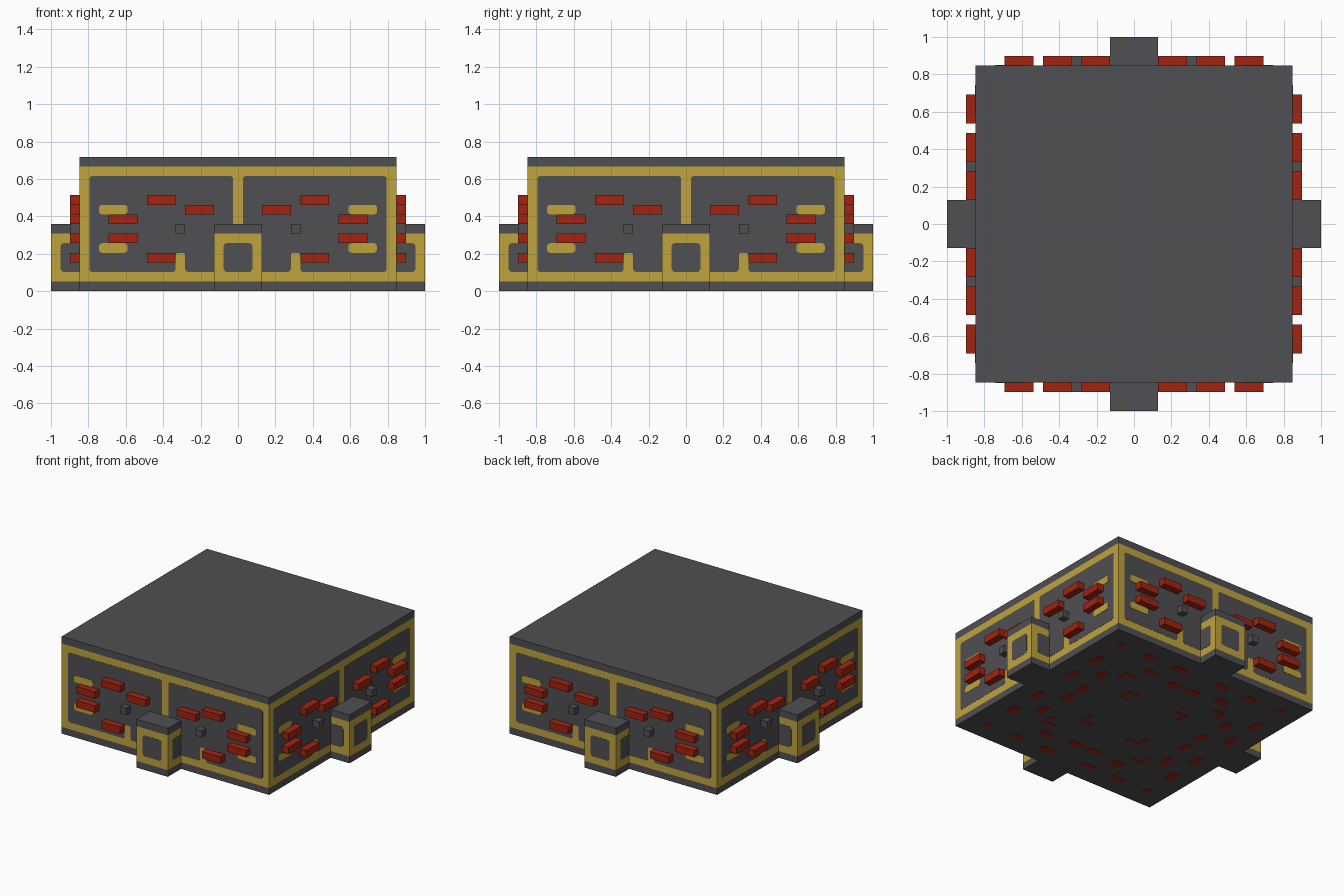
import bpy, bmesh, math
from mathutils import Matrix, Vector

if "Cube" in bpy.data.objects:
    bpy.data.objects.remove(bpy.data.objects["Cube"], do_unlink=True)

U = 1 / 39        # design grid step
SKIN = 0.002      # thickness of painted plates


def material(name, rgb):
    m = bpy.data.materials.new(name)
    m.use_nodes = True
    m.diffuse_color = (*rgb, 1)
    m.node_tree.nodes["Principled BSDF"].inputs["Base Color"].default_value = (*rgb, 1)
    return m


GREY = material("dark_grey", (0.08, 0.08, 0.087))
YELLOW = material("mustard_yellow", (0.52, 0.37, 0.046))
RED = material("deep_red", (0.36, 0.017, 0.005))


def finish(bm, name, mat, matrix=Matrix()):
    bmesh.ops.recalc_face_normals(bm, faces=bm.faces)
    mesh = bpy.data.meshes.new(name)
    bm.to_mesh(mesh)
    bm.free()
    mesh.materials.append(mat)
    ob = bpy.data.objects.new(name, mesh)
    ob.matrix_world = matrix
    bpy.context.collection.objects.link(ob)


def add_box(bm, lo, hi):
    """Box between two corners given in grid steps."""
    lo, hi = Vector(lo) * U, Vector(hi) * U
    place = Matrix.Translation((lo + hi) / 2) @ Matrix.Diagonal((*(hi - lo), 1))
    bmesh.ops.create_cube(bm, size=1, matrix=place)


def box(name, mat, lo, hi, matrix=Matrix()):
    bm = bmesh.new()
    add_box(bm, lo, hi)
    finish(bm, name, mat, matrix)


def rect(x0, z0, x1, z1):
    return [(x0, z0), (x1, z0), (x1, z1), (x0, z1)]


def plate(name, mat, outline, place, matrix, radius=0.7):
    """Thin plate with rounded corners; place maps an outline point to 3D."""
    bm = bmesh.new()
    face = bm.faces.new([bm.verts.new(Vector(place(a, b)) * U) for a, b in outline])
    bmesh.ops.bevel(bm, geom=bm.verts[:], offset=radius * U, segments=3,
                    profile=0.5, affect='VERTICES')
    bm.normal_update()
    normal = bm.faces[:][0].normal.copy()
    ext = bmesh.ops.extrude_face_region(bm, geom=bm.faces[:])
    verts = [v for v in ext["geom"] if isinstance(v, bmesh.types.BMVert)]
    bmesh.ops.translate(bm, verts=verts, vec=normal * SKIN)
    bmesh.ops.translate(bm, verts=bm.verts[:], vec=-normal * SKIN / 2)
    finish(bm, name, mat, matrix)


# Main block: base, painted wall band and roof
LOW = SKIN / U
for name, mat, z0, z1 in (("base", GREY, LOW, 2), ("wall_band", YELLOW, 2, 26),
                          ("roof", GREY, 26, 28)):
    box(name, mat, (-33, -33, z0), (33, 33, z1))

# Wall panel outline with the short yellow post cut into its lower edge
PANEL = [(1, 4), (11, 4), (11, 8), (13, 8), (13, 4), (31, 4), (31, 24), (1, 24)]
# Lower inner corner of each red bar
BARS = [(5, 16), (13, 18), (21, 14), (21, 10), (13, 6)]

for side, turn in zip(("front", "left", "back", "right"), range(4)):
    rot = Matrix.Rotation(turn * math.pi / 2, 4, 'Z')

    # Doorway block in the middle of the side
    for name, mat, z0, z1 in (("port_base", GREY, LOW, 2), ("port_frame", YELLOW, 2, 12),
                              ("port_roof", GREY, 12, 14)):
        box(f"{side}_{name}", mat, (-5, -39, z0), (5, -33, z1), rot)
    plate(f"{side}_port_panel", GREY, rect(-3, 4, 3, 10),
          lambda a, b: (a, -39, b), rot)

    bars, studs = bmesh.new(), bmesh.new()
    for s in (-1, 1):
        # Painted panels and dashes
        plate(f"{side}_wall_panel", GREY, PANEL, lambda a, b: (s * a, -33, b), rot, 0.6)
        for z in (8, 16):
            plate(f"{side}_dash", YELLOW, rect(23, z, 29, z + 2),
                  lambda a, b: (s * a, -33.08, b), rot)
        plate(f"{side}_port_side_panel", GREY, rect(32, 4, 37, 10),
              lambda a, b: (s * 5, -a, b), rot)
        # Raised red bars and small grey stud
        for x, z in BARS:
            xs = sorted((s * x, s * (x + 6)))
            add_box(bars, (xs[0], -35, z), (xs[1], -33, z + 2))
        xs = sorted((s * 11, s * 13))
        add_box(studs, (xs[0], -35, 12), (xs[1], -33, 14))
    finish(bars, f"{side}_red_bars", RED, rot)
    finish(studs, f"{side}_studs", GREY, rot)

    # Red marks on the underside, one quarter of the floor per turn
    marks = bmesh.new()
    spots = [(26, 26, 2, 2)]
    for x, y in ((27, 17), (27, 7), (21, 12), (20, 3)):
        spots += [(x - 1, y - 2, 2, 4), (y - 2, x - 1, 4, 2)]
    for c in (9, 16):
        spots += [(c, c - 3, 1, 4), (c - 3, c, 3, 1)]
    for x, y, w, d in spots:
        add_box(marks, (x, y, 0), (x + w, y + d, LOW))
    finish(marks, f"{side}_floor_marks", RED, rot)
